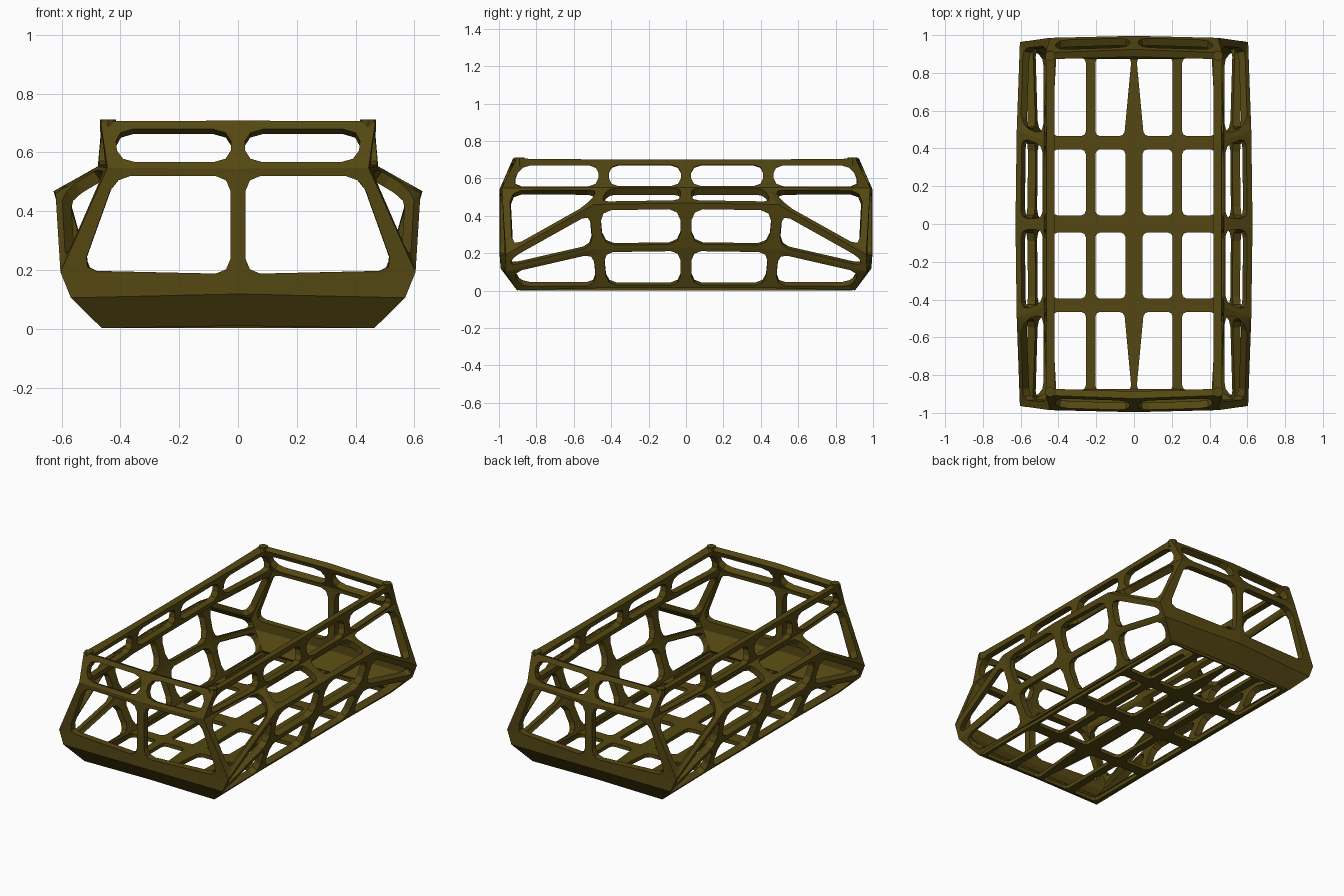
import bpy, bmesh
from mathutils import Vector
from mathutils.geometry import intersect_line_line

if "Cube" in bpy.data.objects:
    bpy.data.objects.remove(bpy.data.objects["Cube"])

olive = bpy.data.materials.new("dark_olive")
olive.diffuse_color = (0.09, 0.064, 0.006, 1)
olive.use_nodes = True
olive.node_tree.nodes["Principled BSDF"].inputs["Base Color"].default_value = olive.diffuse_color


def add_panel(bm, pts, widths=None, cut=0.05):
    """Polygon with a rounded opening; widths = bar half-width on each edge (or start, end)."""
    pts = [Vector(p) for p in pts]
    n = len(pts)
    if widths is None:
        bm.faces.new([bm.verts.new(p) for p in pts])
        return
    mid = sum(pts, Vector()) / n
    lines = []
    for i in range(n):
        a, b = pts[i], pts[(i + 1) % n]
        d = (b - a).normalized()
        inward = mid - (a + b) / 2
        inward = (inward - d * inward.dot(d)).normalized()
        w = widths[i] if isinstance(widths[i], tuple) else (widths[i],) * 2
        lines.append((a + inward * w[0], b + inward * w[1]))
    q = []
    for i in range(n):
        u, v = intersect_line_line(*lines[i - 1], *lines[i])
        q.append((u + v) / 2)
    V = bm.verts.new
    outer = [V(p) for p in pts]
    inn, out = [], []
    for i in range(n):
        before, after = q[i - 1] - q[i], q[(i + 1) % n] - q[i]
        a = q[i] + before.normalized() * min(cut, before.length * 0.35)
        b = q[i] + after.normalized() * min(cut, after.length * 0.35)
        va, vm, vb = V(a), V(a * 0.3 + q[i] * 0.4 + b * 0.3), V(b)
        bm.faces.new((outer[i], va, vm))
        bm.faces.new((outer[i], vm, vb))
        inn.append(va)
        out.append(vb)
    for i in range(n):
        j = (i + 1) % n
        bm.faces.new((outer[i], outer[j], inn[j], out[i]))


def build(name, panels, thickness):
    """Mirror quarter panels to all four quadrants, weld and thicken."""
    bm = bmesh.new()
    for sx in (1, -1):
        for sy in (1, -1):
            for pts, widths, cut in panels:
                add_panel(bm, [(x * sx, y * sy, z) for x, y, z in pts], widths, cut)
    bmesh.ops.remove_doubles(bm, verts=bm.verts, dist=0.0005)
    bmesh.ops.recalc_face_normals(bm, faces=bm.faces)
    me = bpy.data.meshes.new(name)
    bm.to_mesh(me)
    bm.free()
    me.materials.append(olive)
    ob = bpy.data.objects.new(name, me)
    bpy.context.collection.objects.link(ob)
    mod = ob.modifiers.new("thickness", 'SOLIDIFY')
    mod.thickness = thickness
    mod.offset = 0
    mod.use_even_offset = True
    return ob


# Rails of one quarter: top, shoulder, bulge, lower, bottom
T = [(.443, 0, .70), (.443, .44, .70), (.443, .89, .70)]
S = [(.457, 0, .54), (.457, .44, .54), (.428, .962, .54)]
M = [(.603, 0, .458), (.597, .49, .45)]
L = [(.54, 0, .237), (.535, .47, .23)]
B = [(.452, 0, .022), (.452, .45, .022), (.452, .89, .022)]
# End panel corners and centre line
C, E = (.58, .945, .195), (.55, .95, .12)
TC, SC, CC, EC, BC = (0, .905, .70), (0, .975, .54), (0, .975, .182), (0, .97, .125), (0, .89, .022)

sides = [
    ([T[0], T[1], S[1], S[0]], (.03, .028, .018, .028), .05),
    ([T[1], T[2], S[2], S[1]], (.03, .02, .018, .028), .05),
    ([S[0], S[1], M[1], M[0]], (.018, .028, .016, .028), .04),
    ([S[1], S[2], C, M[1]], (.018, .02, .018, .022), .06),
    ([M[0], M[1], L[1], L[0]], (.016, .028, .018, .03), .06),
    ([M[1], C, E, L[1]], (.018, .01, .018, .028), .05),
    ([L[0], L[1], B[1], B[0]], (.018, .028, .016, .03), .05),
    ([L[1], E, B[2], B[1]], (.018, .012, .016, .028), .05),
]
ends = [
    ([TC, T[2], S[2], SC], (.032, .022, .02, .024), .06),
    ([SC, S[2], C, CC], (.02, (.018, .045), .004, .025), .05),
    ([CC, C, E, EC], None, 0),
    ([EC, E, B[2], BC], None, 0),
]
build("basket_cage", sides + ends, 0.042)

# Floor grid of slats; the centre slat tapers towards both ends
z = .014
xs, ys = (0, .23, .45), (0, .43, .89)
half_x = {0: .045, .23: .025, .45: .02}
half_y = {0: .045, .43: .035, .89: .01}
floor = []
for i in range(2):
    for j in range(2):
        x0, x1, y0, y1 = xs[i], xs[i + 1], ys[j], ys[j + 1]
        w_left = (.055, .012) if (i, j) == (0, 1) else half_x[x0]
        if isinstance(w_left, tuple):
            w_left = w_left[::-1]   # the left edge runs from the end back to the middle
        floor.append(([(x0, y0, z), (x1, y0, z), (x1, y1, z), (x0, y1, z)],
                      (half_y[y0], half_x[x1], half_y[y1], w_left), .025))
build("floor_grid", floor, 0.024)

# Small knuckles where the rails meet at the rim corners
for sx in (1, -1):
    for sy in (1, -1):
        bpy.ops.mesh.primitive_cylinder_add(vertices=8, radius=.027, depth=.045,
                                            location=(sx * .443, sy * .89, .69))
        knuckle = bpy.context.object
        knuckle.name = "rim_corner_knuckle"
        knuckle.data.materials.append(olive)
